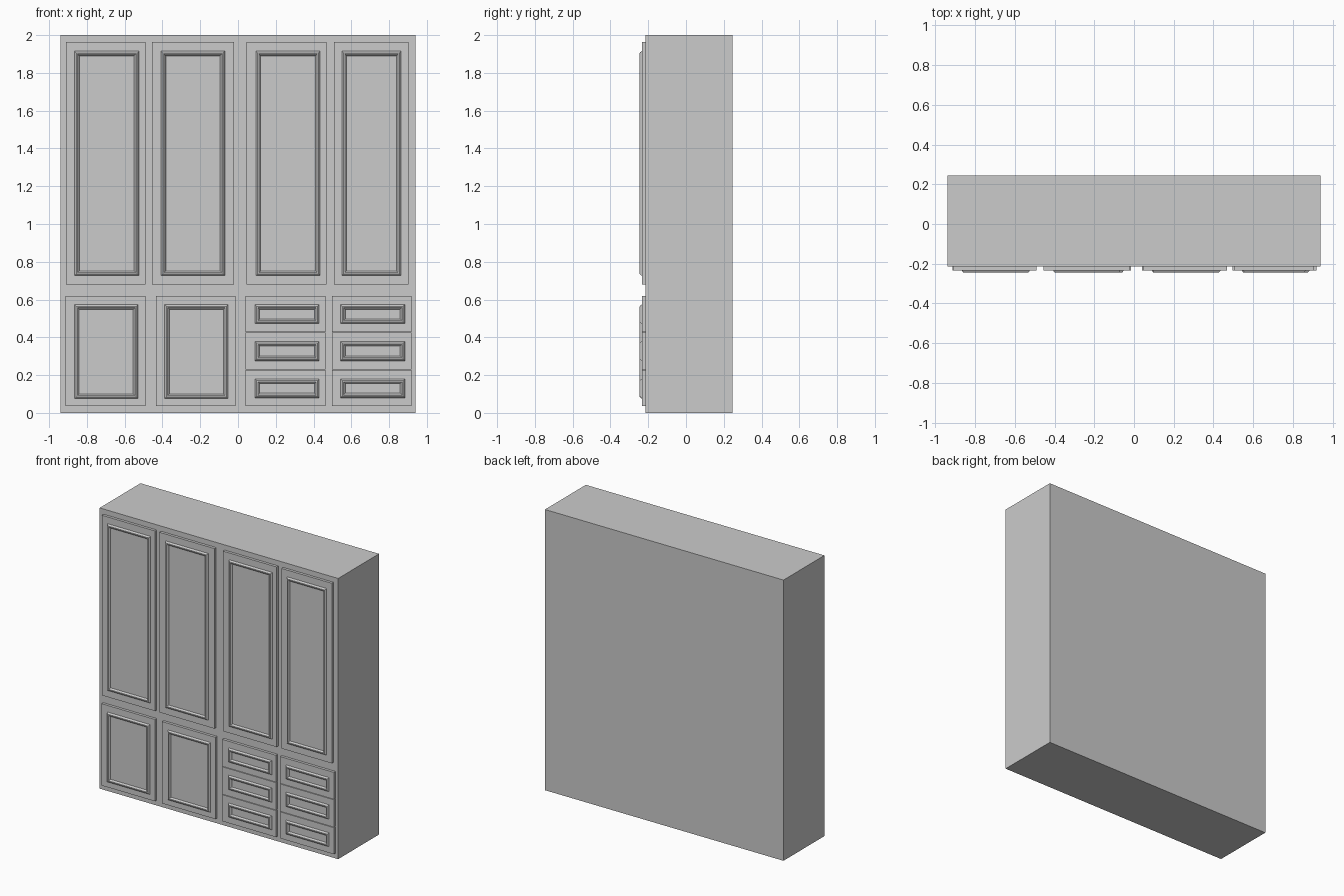
import bpy, bmesh

if "Cube" in bpy.data.objects:
    bpy.data.objects.remove(bpy.data.objects["Cube"])

BODY_FRONT, SLAB_FRONT, RIM_FRONT = -0.215, -0.234, -0.245


def make_object(name, bm):
    bmesh.ops.recalc_face_normals(bm, faces=bm.faces)
    mesh = bpy.data.meshes.new(name)
    bm.to_mesh(mesh)
    bm.free()
    obj = bpy.data.objects.new(name, mesh)
    bpy.context.collection.objects.link(obj)
    return obj


def nested_front(name, x0, x1, z0, z1, ring):
    """Slab with a raised moulding; ring = (x0, x1, z0, z1) of its outer edge."""
    bm = bmesh.new()

    def rect(a, b, c, d, inset, y):
        a, b, c, d = a + inset, b - inset, c + inset, d - inset
        return [bm.verts.new(p) for p in
                ((a, y, c), (b, y, c), (b, y, d), (a, y, d))]

    loops = [rect(x0, x1, z0, z1, 0, BODY_FRONT),
             rect(x0, x1, z0, z1, 0, SLAB_FRONT)]
    # moulding cross-section: inset from outer edge, depth
    for inset, y in ((0, SLAB_FRONT), (0.004, -0.241), (0.009, RIM_FRONT),
                     (0.016, RIM_FRONT), (0.021, -0.241), (0.025, SLAB_FRONT)):
        loops.append(rect(*ring, inset, y))
    for lo, hi in zip(loops, loops[1:]):
        for i in range(4):
            j = (i + 1) % 4
            bm.faces.new((lo[i], lo[j], hi[j], hi[i]))
    bm.faces.new(loops[0])
    bm.faces.new(loops[-1])
    return make_object(name, bm)


# Cabinet body
bm = bmesh.new()
bmesh.ops.create_cube(bm, size=1)
bmesh.ops.scale(bm, vec=(1.88, 0.46, 2), verts=bm.verts)
bmesh.ops.translate(bm, vec=(0, 0.015, 1), verts=bm.verts)
make_object("cabinet_body", bm)

# Tall upper doors: slab x range, moulding x range
for x0, x1, r0, r1 in ((-0.91, -0.49, -0.865, -0.525),
                       (-0.455, -0.022, -0.407, -0.07),
                       (0.045, 0.468, 0.095, 0.435),
                       (0.507, 0.903, 0.55, 0.863)):
    nested_front("upper_door", x0, x1, 0.68, 1.963, (r0, r1, 0.727, 1.915))

# Short lower doors
for x0, x1, r0, r1 in ((-0.913, -0.491, -0.866, -0.53),
                       (-0.435, -0.014, -0.388, -0.052)):
    nested_front("lower_door", x0, x1, 0.037, 0.62, (r0, r1, 0.075, 0.573))

# Two columns of three drawers
for x0, x1, r0, r1 in ((0.041, 0.463, 0.09, 0.43),
                       (0.497, 0.919, 0.543, 0.883)):
    for z0, z1, s0, s1 in ((0.429, 0.62, 0.472, 0.573),
                           (0.23, 0.425, 0.276, 0.379),
                           (0.037, 0.226, 0.08, 0.18)):
        nested_front("drawer_front", x0, x1, z0, z1, (r0, r1, s0, s1))
